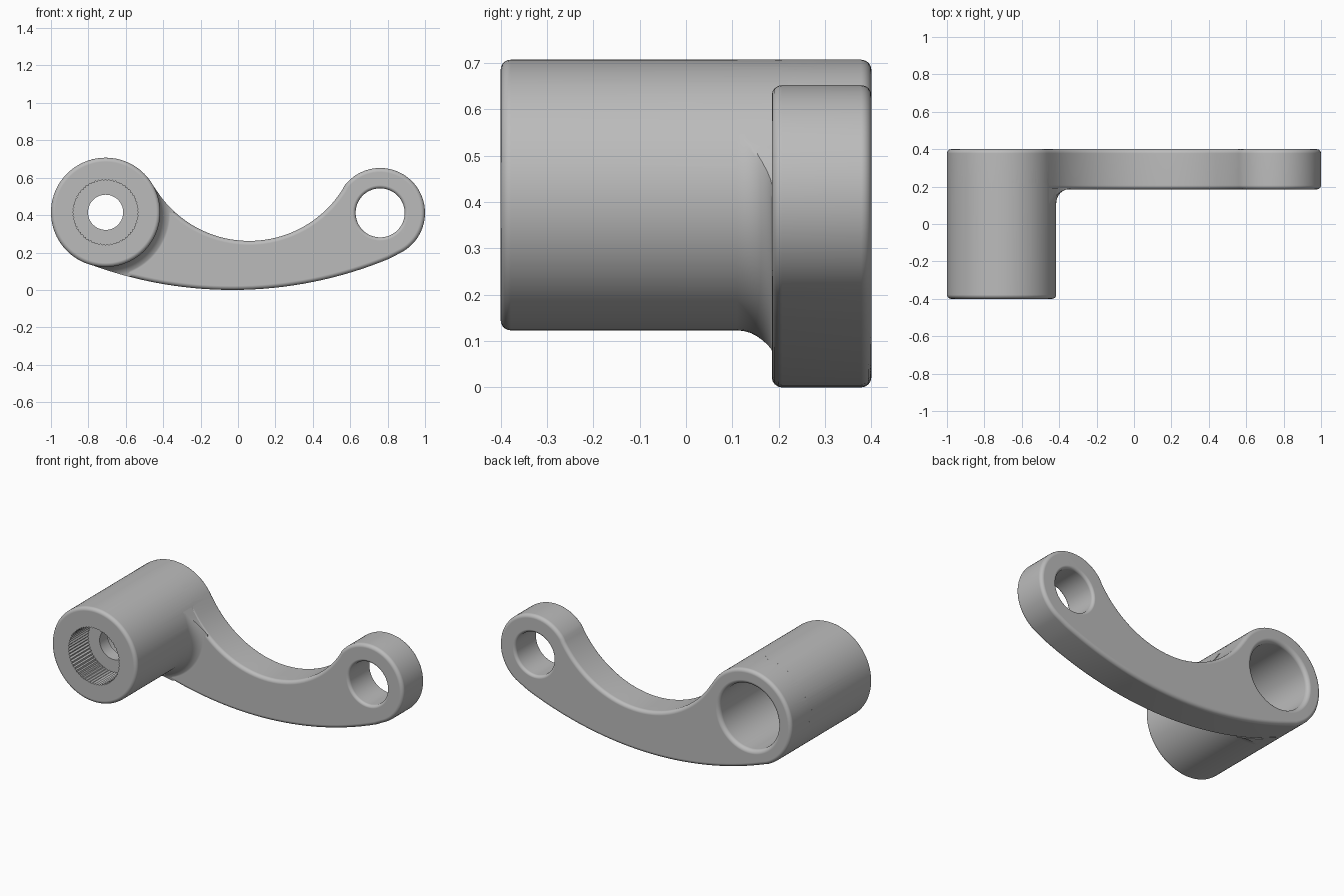
import bpy
import bmesh
import math
from mathutils import Vector

if "Cube" in bpy.data.objects:
    bpy.data.objects.remove(bpy.data.objects["Cube"], do_unlink=True)

BOSS, BOSS_R = Vector((-0.708, 0.415)), 0.292
EYE, EYE_R = Vector((0.76, 0.412)), 0.24
FRONT, BACK, PLATE = -0.4, 0.4, 0.185
ROUND = 0.022

grey = bpy.data.materials.new("satin grey")
grey.use_nodes = True
grey.diffuse_color = (0.5, 0.5, 0.5, 1)
grey.node_tree.nodes["Principled BSDF"].inputs["Base Color"].default_value = (0.5, 0.5, 0.5, 1)


def finish(bm, name):
    bmesh.ops.recalc_face_normals(bm, faces=bm.faces)
    mesh = bpy.data.meshes.new(name)
    bm.to_mesh(mesh)
    bm.free()
    mesh.materials.append(grey)
    obj = bpy.data.objects.new(name, mesh)
    bpy.context.collection.objects.link(obj)
    return obj


def lathe(name, centre, profile, sides=96, tooth=0):
    """Solid turned about the y direction from (y, radius) pairs."""
    bm = bmesh.new()
    rings = []
    for y, r in profile:
        ring = []
        for i in range(sides):
            a = math.tau * i / sides
            rr = r - tooth * (i % 2)
            ring.append(bm.verts.new((centre.x + rr * math.cos(a), y, centre.y + rr * math.sin(a))))
        rings.append(ring)
    for lo, hi in zip(rings, rings[1:]):
        for i in range(sides):
            j = (i + 1) % sides
            bm.faces.new((lo[i], lo[j], hi[j], hi[i]))
    bm.faces.new(rings[0])
    bm.faces.new(rings[-1])
    return finish(bm, name)


def quarter(y, r, dy, dr, steps=5):
    """Quarter round that leaves (y, r) along y and ends turned along the radius."""
    angles = [math.pi / 2 * i / steps for i in range(steps + 1)]
    return [(y + dy * math.sin(a), r + dr * (1 - math.cos(a))) for a in angles]


def arc(centre, radius, start, end, steps):
    return [centre + radius * Vector((math.cos(a), math.sin(a)))
            for a in (start + (end - start) * i / steps for i in range(steps))]


def heading(v):
    return math.atan2(v.y, v.x)


def lever_outline():
    # Hollow upper curve and shallow lower curve run tangent into both round ends
    hollow, hollow_r = Vector((0.06, 0.852)), 0.59
    belly, belly_r = Vector((-0.03, 2.19)), 2.19
    boss_top, eye_top = heading(hollow - BOSS), heading(hollow - EYE)
    boss_low, eye_low = heading(BOSS - belly), heading(EYE - belly)
    pts = arc(BOSS, BOSS_R, boss_top, boss_low + math.tau, 48)
    pts += arc(belly, belly_r, boss_low, eye_low, 32)
    pts += arc(EYE, EYE_R, eye_low, eye_top, 40)
    pts += arc(hollow, hollow_r, eye_top - math.pi, boss_top - math.pi, 40)
    return pts


def slab(name, y0, y1, bevel=0):
    bm = bmesh.new()
    face = bm.faces.new([bm.verts.new((p.x, y0, p.y)) for p in lever_outline()])
    new = bmesh.ops.extrude_face_region(bm, geom=[face])["geom"]
    bmesh.ops.translate(bm, vec=(0, y1 - y0, 0),
                        verts=[g for g in new if isinstance(g, bmesh.types.BMVert)])
    if bevel:
        rims = [e for e in bm.edges if abs(e.verts[0].co.y - e.verts[1].co.y) < 1e-5]
        bmesh.ops.bevel(bm, geom=rims, offset=bevel, segments=4, profile=0.5, affect='EDGES')
    return finish(bm, name)


def combine(target, other, operation):
    mod = target.modifiers.new(operation.lower(), 'BOOLEAN')
    mod.operation, mod.solver, mod.object = operation, 'EXACT', other
    bpy.context.view_layer.update()
    graph = bpy.context.evaluated_depsgraph_get()
    mesh = bpy.data.meshes.new_from_object(target.evaluated_get(graph))
    target.modifiers.clear()
    target.data = mesh
    bpy.data.objects.remove(other, do_unlink=True)


# Curved lever plate with rounded rims
lever = slab("lever_arm", PLATE, BACK, ROUND)

# Long boss, sunk into the plate
nose = quarter(FRONT + ROUND, BOSS_R, -ROUND, -ROUND)[::-1]
boss = lathe("boss", BOSS, nose + [(0.22, BOSS_R), (0.23, 0.28), (0.3, 0.28)])

# Concave fillet where the boss meets the plate, trimmed to the lever outline
flare = [(0.08, 0.27), (0.1, BOSS_R - 0.002)] + quarter(0.11, BOSS_R, 0.078, 0.075, 8) + [(0.192, 0.367)]
fillet = lathe("fillet", BOSS, flare)
combine(fillet, slab("fillet_trim", 0, 0.3), 'INTERSECT')

combine(lever, boss, 'UNION')
combine(lever, fillet, 'UNION')

# Toothed socket at the front of the boss
combine(lever, lathe("socket_cut", BOSS, [(FRONT - 0.1, 0.176), (-0.21, 0.176)], 120, 0.007), 'DIFFERENCE')

# Screw hole through the web and deep bore from the back, with a rounded mouth
bore = [(-0.3, 0.094), (-0.13, 0.094), (-0.13, 0.2)]
bore += quarter(BACK - 0.025, 0.2, 0.0251, 0.025) + [(BACK + 0.05, 0.225)]
combine(lever, lathe("bore_cut", BOSS, bore), 'DIFFERENCE')

# Eye hole with rounded mouths on both sides
mouth = 0.018
hole = [(PLATE - 0.05, 0.131 + mouth)] + quarter(PLATE + mouth, 0.131, -mouth - 0.0001, mouth)[::-1]
hole += quarter(BACK - mouth, 0.131, mouth + 0.0001, mouth) + [(BACK + 0.05, 0.131 + mouth)]
combine(lever, lathe("eye_cut", EYE, hole, 72), 'DIFFERENCE')

# Smooth curved surfaces, keep flat faces flat
bpy.ops.object.select_all(action='DESELECT')
lever.select_set(True)
bpy.context.view_layer.objects.active = lever
bpy.ops.object.shade_smooth_by_angle(angle=math.radians(32))
weighted = lever.modifiers.new("flat_face_shading", 'WEIGHTED_NORMAL')
weighted.keep_sharp = True
